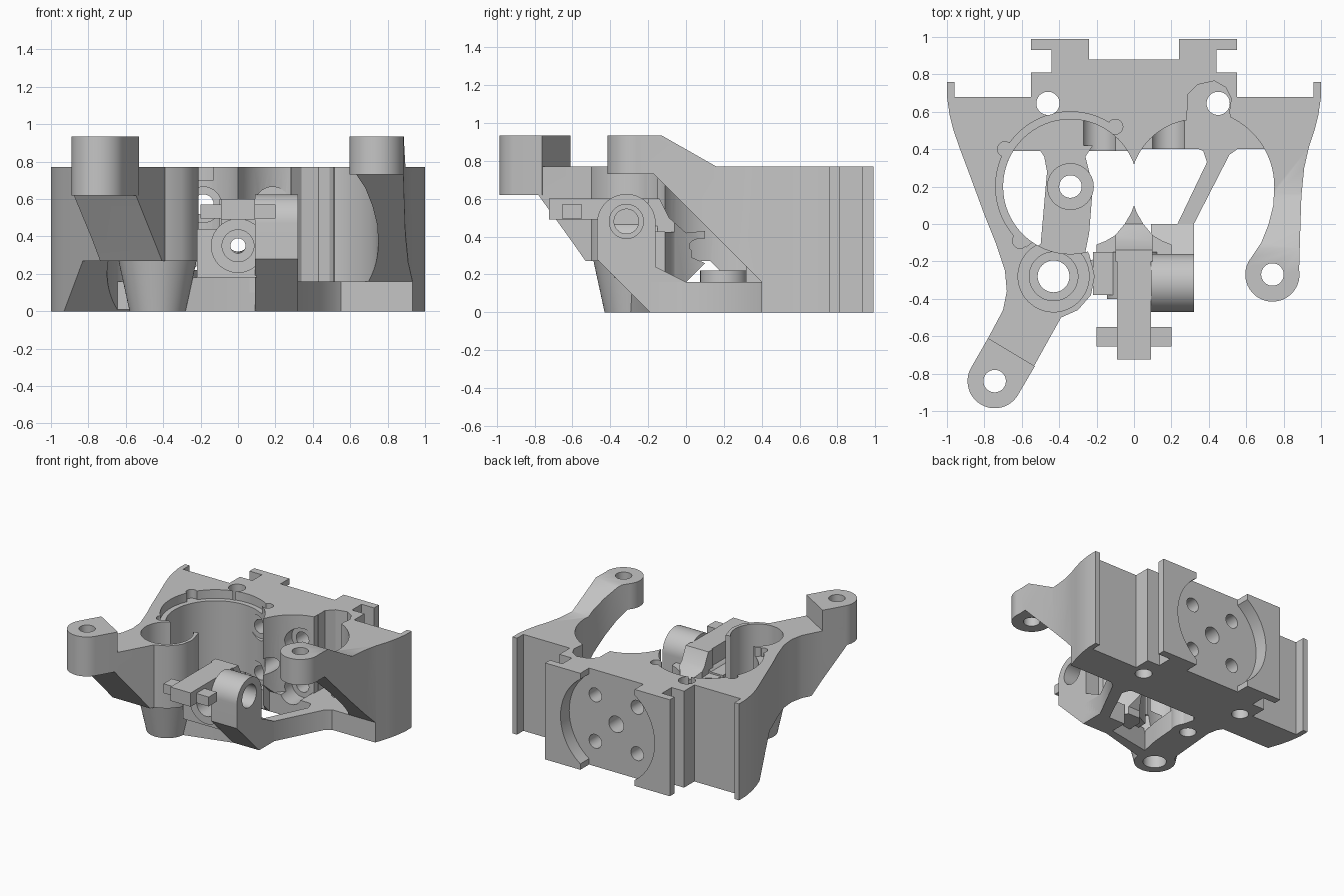
import bpy, bmesh
from math import cos, sin, radians
from mathutils import Matrix

cube = bpy.data.objects.get("Cube")
if cube:
    bpy.data.objects.remove(cube, do_unlink=True)

grey = bpy.data.materials.new("matte grey")
grey.use_nodes = True
grey.diffuse_color = (0.56, 0.56, 0.56, 1)
grey.node_tree.nodes["Principled BSDF"].inputs["Base Color"].default_value = (0.56, 0.56, 0.56, 1)


def arc(cx, cy, r, start, end, n=32):
    steps = [radians(start + (end - start) * i / n) for i in range(n + 1)]
    return [(cx + r * cos(t), cy + r * sin(t)) for t in steps]


def link(name, bm):
    bmesh.ops.recalc_face_normals(bm, faces=bm.faces)
    mesh = bpy.data.meshes.new(name)
    bm.to_mesh(mesh)
    bm.free()
    mesh.materials.append(grey)
    obj = bpy.data.objects.new(name, mesh)
    bpy.context.collection.objects.link(obj)
    return obj


def prism(name, pts, lo, hi, axis="z"):
    """Extrude a closed profile along an axis."""
    place = {"x": lambda a, b, h: (h, a, b),
             "y": lambda a, b, h: (a, h, b),
             "z": lambda a, b, h: (a, b, h)}[axis]
    bm = bmesh.new()
    bottom = [bm.verts.new(place(a, b, lo)) for a, b in pts]
    top = [bm.verts.new(place(a, b, hi)) for a, b in pts]
    bm.faces.new(bottom)
    bm.faces.new(top)
    for i in range(len(pts)):
        j = (i + 1) % len(pts)
        bm.faces.new((bottom[i], bottom[j], top[j], top[i]))
    return link(name, bm)


def rod(name, a, b, r, lo, hi, axis="z"):
    return prism(name, arc(a, b, r, 0, 360, 64)[:-1], lo, hi, axis)


def box(name, x0, x1, y0, y1, z0, z1):
    return prism(name, [(x0, y0), (x1, y0), (x1, y1), (x0, y1)], z0, z1)


def combine(obj, tool, mode="DIFFERENCE"):
    mod = obj.modifiers.new("boolean", "BOOLEAN")
    mod.operation, mod.solver, mod.object = mode, "EXACT", tool
    bpy.context.view_layer.objects.active = obj
    bpy.ops.object.modifier_apply(modifier=mod.name)


def cut(objs, tool):
    for obj in objs:
        combine(obj, tool)
    bpy.data.objects.remove(tool, do_unlink=True)


def shape(name, plan, side, x0, x1):
    """Plan outline trimmed by a side profile."""
    obj = prism(name, plan, -0.1, 1.1)
    trim = prism("trim", side, x0, x1, "x")
    combine(obj, trim, "INTERSECT")
    bpy.data.objects.remove(trim, do_unlink=True)
    return obj


# Back rail and wing edge, shared by both halves
rail = [(0, 0.99), (0.55, 0.99), (0.55, 0.93), (0.44, 0.93), (0.44, 0.81), (0.55, 0.81),
        (0.55, 0.68), (0.96, 0.68), (0.96, 0.76), (1, 0.76), (1, 0.68), (0.985, 0.58)]

# Left half of the body with the short raised arm
arm_plan = rail + [(0.965, 0.5), (0.935, 0.41), (0.91, 0.3), (0.895, 0.15), (0.89, 0)]
arm_plan += arc(0.74, -0.27, 0.145, 10, -220)
arm_plan += [(0.68, -0.1), (0.72, 0), (0.745, 0.1), (0.75, 0.2), (0.74, 0.29), (0.69, 0.39),
             (0.05, 0.39), (0, 0.3)]
arm_side = [(1, 0), (0.4, 0), (0.4, 0.16), (-0.17, 0.73), (-0.5, 0.73), (-0.5, 0.935),
            (-0.13, 0.935), (0.16, 0.77), (1, 0.77)]
left_body = shape("left_body", arm_plan, arm_side, -0.1, 1.1)

# Right half of the body with the ring wall and the long arm
ring_plan = [(-x, y) for x, y in rail]
ring_plan += [(-0.965, 0.5), (-0.93, 0.4), (-0.87, 0.24), (-0.8, 0.05), (-0.74, -0.1),
              (-0.69, -0.25), (-0.68, -0.36), (-0.7, -0.46), (-0.78, -0.61)]
ring_plan += arc(-0.745, -0.84, 0.145, 150, 330)
ring_plan += [(-0.39, -0.5), (-0.3, -0.46), (-0.23, -0.38), (-0.21, -0.28), (-0.24, -0.16),
              (-0.36, 0.05), (-0.3, 0.39), (-0.05, 0.39), (0, 0.3)]
ring_side = [(1, 0), (0.4, 0), (0.13, 0.27), (-0.53, 0.27), (-0.6, 0.37), (-0.78, 0.62),
             (-1.1, 0.62), (-1.1, 0.77), (1, 0.77)]
right_body = shape("right_body", ring_plan, ring_side, -1.1, 0.1)
bodies = [left_body, right_body]

# Raised pad at the end of the long arm
pad = prism("long_arm_pad", [(-0.53, -0.76), (-0.78, -0.61)] + arc(-0.745, -0.84, 0.145, 150, 330),
            0.62, 0.935)

# Tapered post with a cup at the top
bm = bmesh.new()
bmesh.ops.create_cone(bm, cap_ends=True, segments=64, radius1=0.15, radius2=0.215, depth=0.3,
                      matrix=Matrix.Translation((-0.43, -0.28, 0.15)))
post_foot = link("post_foot", bm)
post_top = rod("post_top", -0.43, -0.28, 0.215, 0.3, 0.77)

# Round bores, with a wider step and small rim notches on the ring side
for x in (-0.34, 0.34):
    cut(bodies + [post_foot, post_top], rod("bore", x, 0.2, 0.36, 0.16, 1.2))
cut([right_body], prism("lower_bore", arc(-0.34, 0.2, 0.36, 148, 392, 48), -1, 0.2))
cut([right_body], prism("rim_step", arc(-0.34, 0.2, 0.4, 55, 255, 48) + [(-0.34, 0.2)], 0.7, 1.2))
for x, y in ((-0.1, 0.52), (-0.69, 0.4), (-0.61, -0.09)):
    cut([right_body], rod("rim_notch", x, y, 0.04, 0.7, 1.2))
cut([left_body], prism("wide_bore", arc(0.34, 0.2, 0.41, -80, 98, 48) + [(0.28, 0.2)], 0.16, 1.2))
cut([left_body], prism("screw_pocket", [(0.285, 0.35), (0.55, 0.35), (0.51, 0.6), (0.52, 0.67),
    (0.49, 0.73), (0.43, 0.765), (0.34, 0.745), (0.285, 0.69)], 0.16, 1.2))

# Mounting face recess and its bolt holes
cut(bodies, rod("face_recess", 0, 0.385, 0.415, 0.88, 1.2, "y"))
cut(bodies, box("face_slot", -0.24, 0.24, 0.88, 1.2, -1, 2))
cut(bodies, rod("centre_hole", 0, 0.385, 0.065, 0.2, 1.2, "y"))
for x in (-0.185, 0.185):
    for z in (0.2, 0.57):
        cut(bodies, rod("bolt_hole", x, z, 0.055, 0.3, 1.2, "y"))
        cut(bodies, rod("bolt_head_bore", x, z, 0.095, 0.3, 0.55, "y"))

# Vertical holes through the body and arms
for x in (-0.46, 0.45):
    cut(bodies, rod("body_hole", x, 0.645, 0.062, -1, 2))
cut([left_body], rod("short_arm_hole", 0.74, -0.27, 0.06, -1, 2))
cut([right_body, pad], rod("long_arm_hole", -0.745, -0.84, 0.06, -1, 2))

# Low struts joining the back block to the post and the front
right_strut = prism("right_strut", [(-0.52, 0.42), (-0.48, 0.36), (-0.465, 0.28), (-0.5, -0.12),
    (-0.57, -0.28), (-0.43, -0.42), (-0.29, -0.3), (-0.24, -0.05), (-0.22, 0.2), (-0.26, 0.36),
    (-0.22, 0.42)], 0, 0.16)
prism("left_strut", [(0.3, 0.42), (0.37, 0.39), (0.39, 0.33), (0.17, -0.13),
    (0.1, -0.19), (0.32, -0.19), (0.32, 0), (0.51, 0.37), (0.58, 0.42)], 0, 0.16)
prism("front_strut", [(-0.31, -0.3), (0.1, -0.19), (0.3, -0.19), (0.17, -0.12), (-0.27, -0.2)], 0, 0.18)
strut_boss = rod("strut_boss", -0.34, 0.2, 0.125, 0, 0.22)
cut([right_strut, strut_boss], rod("strut_hole", -0.34, 0.2, 0.06, -1, 2))

# Stepped hole down the post
posts = [post_foot, post_top, right_body, right_strut]
for r, z in ((0.085, -1), (0.13, 0.22), (0.19, 0.32)):
    cut(posts, rod("post_bore", -0.43, -0.28, r, z, 2))

# Pointed divider between the two bores, on a wider curved base
tip = [(0.015, 0.06), (0.05, 0), (0.1, -0.06)]
narrow = tip + [(0.1, -0.2)]
wide = tip + [(0.15, -0.09), (0.2, -0.11), (0.2, -0.2)]
divider = shape("divider", [(0, 0.1)] + narrow + [(-x, y) for x, y in reversed(narrow)],
    [(-0.2, 0.1), (-0.2, 0.6), (-0.14, 0.6), (-0.09, 0.5), (0, 0.42), (0.1, 0.43), (0.1, 0.38),
     (0.03, 0.36), (0.03, 0.29), (0.1, 0.26), (0, 0.16), (0, 0.1)], -1, 1)
divider_base = shape("divider_base", [(0, 0.1)] + wide + [(-x, y) for x, y in reversed(wide)],
    [(-0.2, 0.16), (-0.2, 0.43), (0, 0.42), (0, 0.16)], -1, 1)

# Front hub with a stepped hole
hub = box("hub", -0.22, 0.1, -0.38, -0.15, 0.18, 0.44)
hub_collar = rod("hub_collar", 0, 0.35, 0.145, -0.4, -0.15, "y")
cut([hub, hub_collar], rod("hub_counterbore", 0, 0.35, 0.085, -1, -0.26, "y"))
cut([hub, hub_collar, divider, divider_base], rod("hub_hole", 0, 0.35, 0.04, -1, 1, "y"))

# Cross-shaped latch above the hub
box("latch_stem", -0.09, 0.09, -0.725, -0.15, 0.49, 0.6)
box("latch_bar", -0.2, 0.2, -0.655, -0.55, 0.495, 0.57)
box("latch_neck", -0.09, 0.09, -0.38, -0.15, 0.44, 0.5)

# Side lug with a stepped sideways hole
lug = prism("side_lug", arc(-0.315, 0.47, 0.155, 0, 180) + [(-0.47, 0.28), (-0.19, 0), (0, 0),
    (0, 0.16), (-0.16, 0.24)], 0.09, 0.32, "x")
cut([lug], rod("lug_hole", -0.315, 0.48, 0.09, 0.15, 1, "x"))
cut([lug], rod("lug_inner_hole", -0.315, 0.48, 0.065, -1, 1, "x"))

# Smooth round walls, sharp edges
bpy.ops.object.select_all(action="DESELECT")
for obj in bpy.context.collection.objects:
    if obj.type == "MESH" and grey.name in obj.data.materials:
        obj.select_set(True)
        bpy.context.view_layer.objects.active = obj
bpy.ops.object.shade_smooth_by_angle(angle=radians(30))
